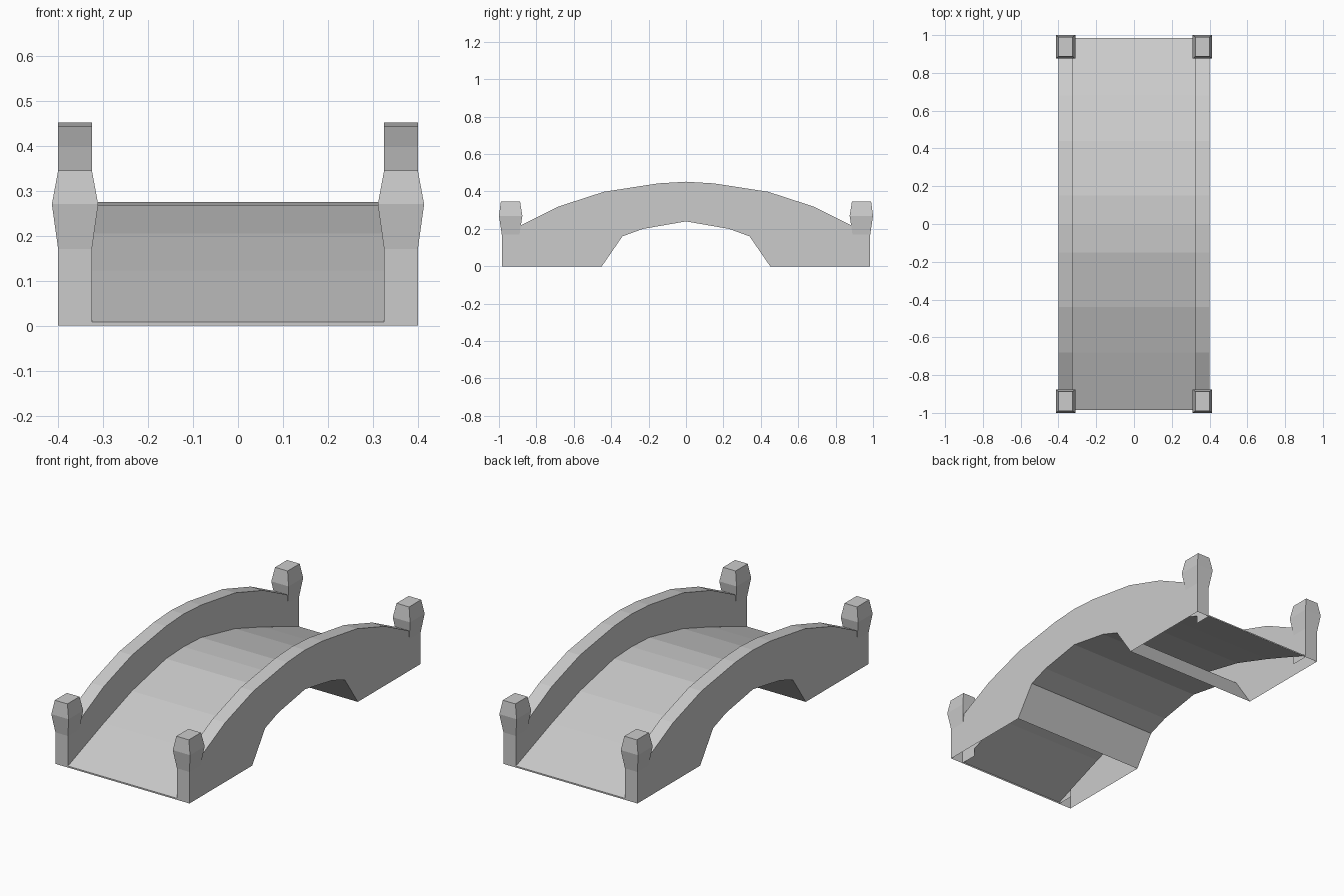
import bpy, bmesh
from mathutils import Vector

if "Cube" in bpy.data.objects:
    bpy.data.objects.remove(bpy.data.objects["Cube"])

XO, XI = 0.40, 0.325  # outer and inner face of the side walls


def both(half):
    """Complete a (y, z) profile given from the -y end to the middle."""
    return half + [(-y, z) for y, z in reversed(half) if y != 0]


RAIL = both([(-0.89, 0.215), (-0.68, 0.32), (-0.44, 0.398), (-0.15, 0.443), (0, 0.452)])
DECK = both([(-0.985, 0.0), (-0.985, 0.008), (-0.68, 0.123), (-0.44, 0.205), (-0.15, 0.268), (0, 0.275)])
DECK_IN = both([(-0.89, 0.044), (-0.68, 0.123), (-0.44, 0.205), (-0.15, 0.268), (0, 0.275)])
ARCH = both([(-0.45, 0), (-0.34, 0.16), (-0.23, 0.20), (0, 0.24)])


def add_face(bm, pts, direction):
    """Add a flat face whose normal points along direction."""
    f = bm.faces.new([bm.verts.new(p) for p in pts])
    f.normal_update()
    if f.normal.dot(Vector(direction)) < 0:
        f.normal_flip()


def strip(bm, profile, xa, xb, direction):
    for (y0, z0), (y1, z1) in zip(profile, profile[1:]):
        add_face(bm, [(xa, y0, z0), (xb, y0, z0), (xb, y1, z1), (xa, y1, z1)],
                 direction if abs(y1 - y0) > 1e-4 else (0, y0, 0))


def finish(bm, name):
    bmesh.ops.remove_doubles(bm, verts=bm.verts, dist=1e-5)
    mesh = bpy.data.meshes.new(name)
    bm.to_mesh(mesh)
    bm.free()
    bpy.context.collection.objects.link(bpy.data.objects.new(name, mesh))


# Curved walkway
bm = bmesh.new()
strip(bm, DECK, -XI, XI, (0, 0, 1))
finish(bm, "deck")

# Underside of the arch, with the sloping abutment faces
bm = bmesh.new()
strip(bm, ARCH, -XO, XO, (0, 0, -1))
finish(bm, "arch_underside")

for s, side in ((-1, "left"), (1, "right")):
    # Side wall: outer face, rounded top and inner face down to the deck
    bm = bmesh.new()
    outer = RAIL + [(0.89, 0)] + ARCH[::-1] + [(-0.89, 0)]
    add_face(bm, [(s * XO, y, z) for y, z in outer], (s, 0, 0))
    add_face(bm, [(s * XI, y, z) for y, z in RAIL + DECK_IN[::-1]], (-s, 0, 0))
    strip(bm, RAIL, s * XI, s * XO, (0, 0, 1))
    finish(bm, side + "_side_wall")

    # End posts with flared caps: z, x range, |y| range
    levels = [(0.0, XI, XO, 0.89, 0.985), (0.17, XI, XO, 0.89, 0.985),
              (0.27, 0.311, 0.414, 0.875, 1.0), (0.345, XI, XO, 0.887, 0.99)]
    for e, end in ((-1, "front"), (1, "back")):
        bm = bmesh.new()
        rings = [[Vector((s * x, e * y, z)) for x, y in ((x0, y0), (x1, y0), (x1, y1), (x0, y1))]
                 for z, x0, x1, y0, y1 in levels]
        normals = [(0, -e, 0), (s, 0, 0), (0, e, 0), (-s, 0, 0)]
        for k, (lo, hi) in enumerate(zip(rings, rings[1:])):
            for i in range(4):
                if k == 0 and i == 0:
                    continue  # joins the wall here
                j = (i + 1) % 4
                add_face(bm, [lo[i], lo[j], hi[j], hi[i]], normals[i])
        add_face(bm, rings[-1], (0, 0, 1))
        finish(bm, f"{side}_{end}_post")
